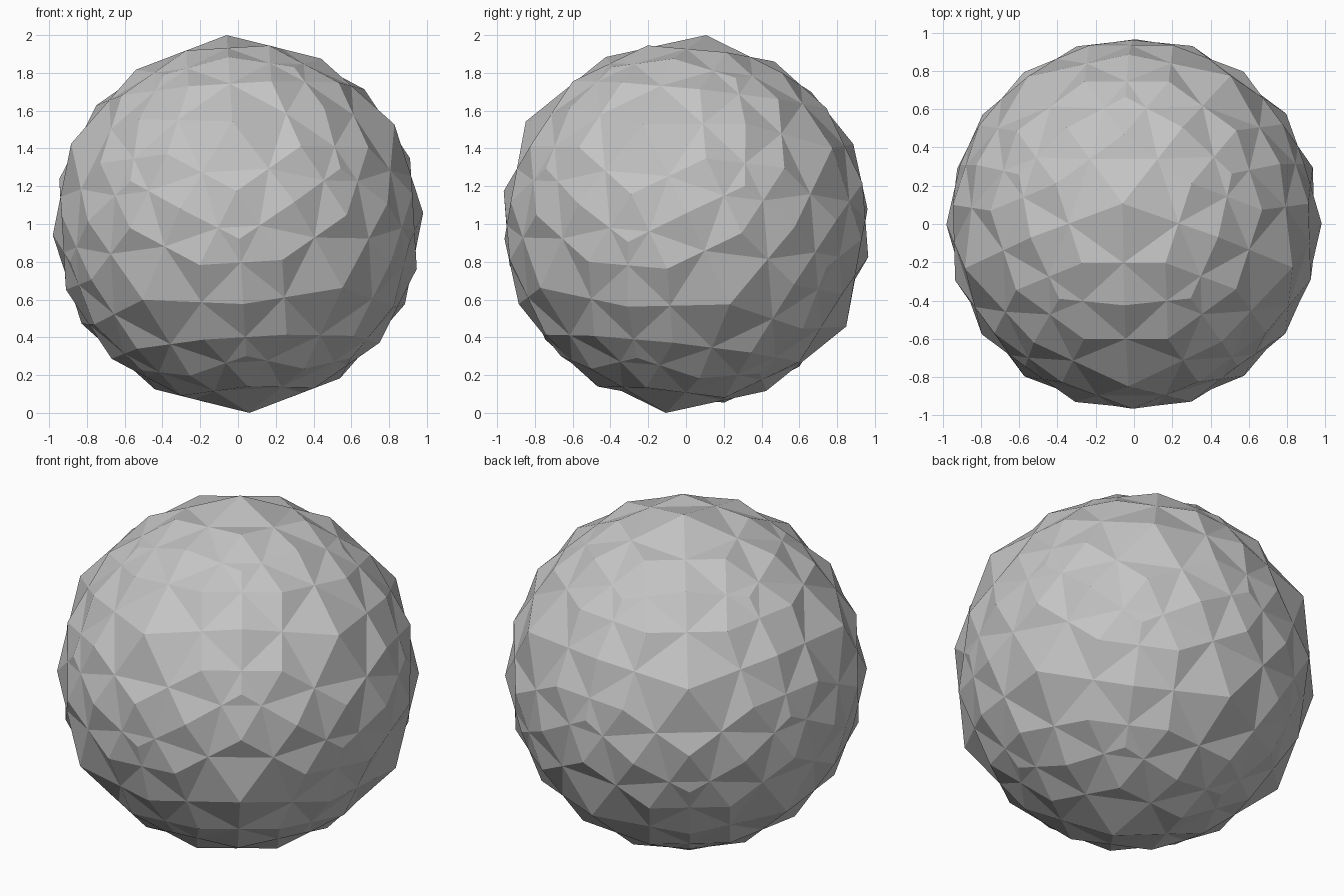
import bpy
import bmesh
import math
from mathutils import Matrix, Vector

cube = bpy.data.objects.get("Cube")
if cube:
    bpy.data.objects.remove(cube, do_unlink=True)

# Single grey material
grey = bpy.data.materials.new("plain grey")
grey.use_nodes = True
colour = (0.55, 0.55, 0.55, 1)
grey.diffuse_color = colour
grey.node_tree.nodes["Principled BSDF"].inputs["Base Color"].default_value = colour

# Tilted five-fold axis; its tip reaches the top of the model
axis = Vector((-0.06, 0.107, 1))
radius = axis.length
tilt = Vector((0, 0, 1)).rotation_difference(axis).to_matrix().to_4x4()
placing = Matrix.Translation((0, 0, 1)) @ tilt @ Matrix.Rotation(math.radians(-18), 4, "Z")

# Radii of the unit-edge 60-corner solid and the distances of its faces
root = math.sqrt(5)
corner = math.sqrt(11 + 4 * root) / 2
mid_square = (10 + 4 * root) / 4
pent_reach = math.sqrt((5 + root) / 10)
pent_dist = math.sqrt(corner ** 2 - pent_reach ** 2)
square_dist = math.sqrt(corner ** 2 - 1 / 2)
tri_dist = math.sqrt(corner ** 2 - 1 / 3)
scale = radius * pent_dist / mid_square


def make_solid(name, points):
    """Convex solid with flat polygon faces through the points."""
    bm = bmesh.new()
    for p in points:
        bm.verts.new(placing @ (p * scale))
    bmesh.ops.convex_hull(bm, input=bm.verts[:])
    bmesh.ops.dissolve_limit(bm, angle_limit=math.radians(1),
                             verts=bm.verts[:], edges=bm.edges[:])
    bmesh.ops.recalc_face_normals(bm, faces=bm.faces[:])
    mesh = bpy.data.meshes.new(name)
    bm.to_mesh(mesh)
    bm.free()
    mesh.materials.append(grey)
    obj = bpy.data.objects.new(name, mesh)
    bpy.context.collection.objects.link(obj)
    return obj


# Icosahedron that supplies the symmetry directions
base = bmesh.new()
bmesh.ops.create_icosphere(base, subdivisions=1, radius=1)
tips = [v.co.normalized() for v in base.verts]
edges = [(e.verts[0].co + e.verts[1].co).normalized() for e in base.edges]
centres = [f.calc_center_median().normalized() for f in base.faces]

# Kite-faced solid: corners on the tips, edge middles and face centres
kite_points = [d * (mid_square / dist)
               for dirs, dist in ((tips, pent_dist), (edges, square_dist), (centres, tri_dist))
               for d in dirs]
make_solid("kite_faced_solid", kite_points)

# Dual solid: a pentagon round each tip, pointing at the face centres
dual_points = []
for f in base.faces:
    centre = f.calc_center_median().normalized()
    for v in f.verts:
        tip = v.co.normalized()
        side = (centre - tip * centre.dot(tip)).normalized()
        dual_points.append(tip * pent_dist + side * pent_reach)
make_solid("pentagon_square_triangle_solid", dual_points)
base.free()
